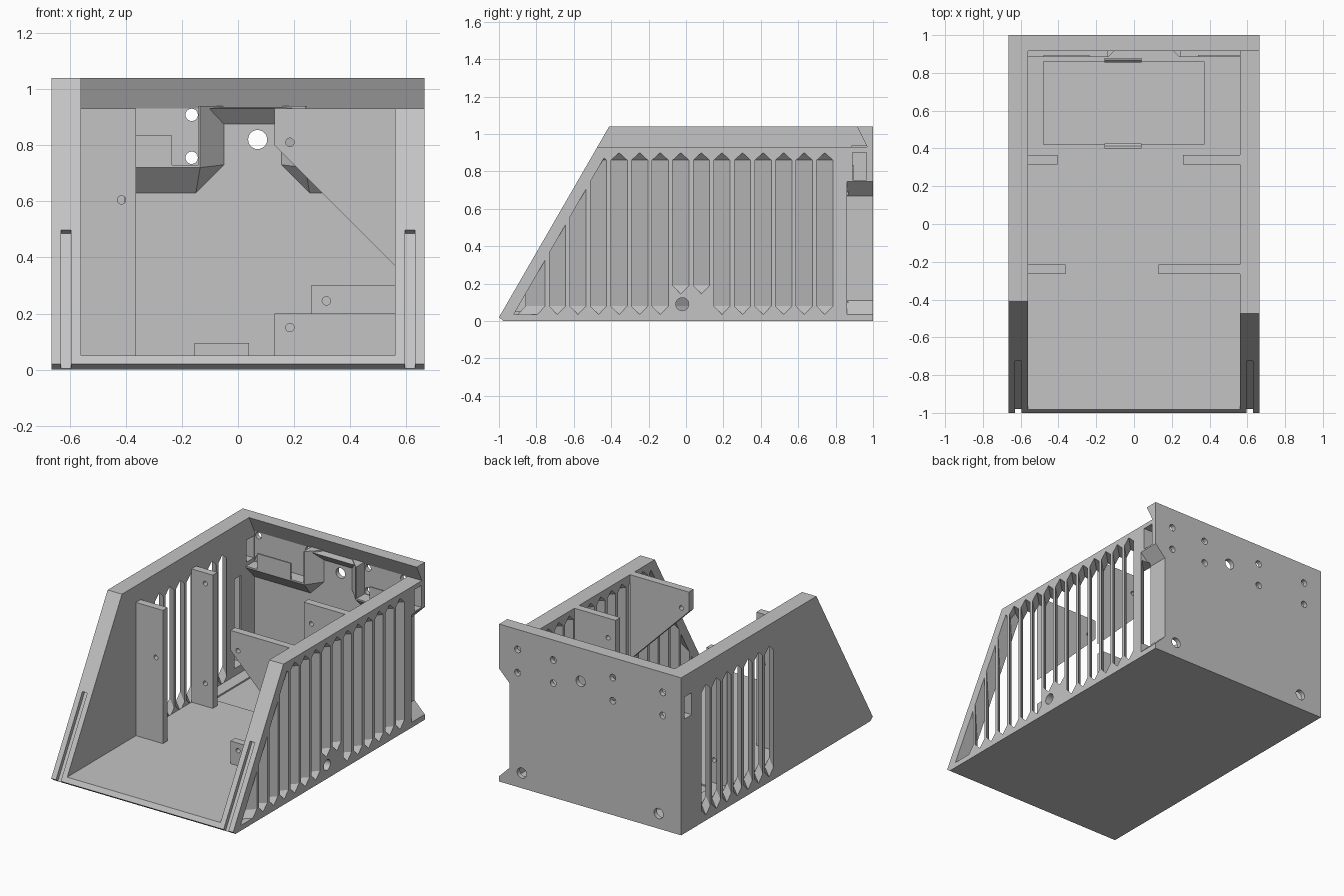
import bpy, bmesh, math
from mathutils import Vector

if "Cube" in bpy.data.objects:
    bpy.data.objects.remove(bpy.data.objects["Cube"])

grey = bpy.data.materials.new("plain grey")
grey.use_nodes = True
grey.diffuse_color = (0.55, 0.55, 0.55, 1)
grey.node_tree.nodes["Principled BSDF"].inputs["Base Color"].default_value = (0.55, 0.55, 0.55, 1)

W, IN, BACK = 0.665, 0.56, 0.97      # half width, inner wall face, inner back face


def make(name, bm):
    bmesh.ops.recalc_face_normals(bm, faces=bm.faces)
    me = bpy.data.meshes.new(name)
    bm.to_mesh(me)
    bm.free()
    me.materials.append(grey)
    ob = bpy.data.objects.new(name, me)
    bpy.context.collection.objects.link(ob)
    return ob


def prism(bm, pts, axis, a, b):
    """Extrude a 2D outline along an axis; outline uses the other two axes in order."""
    def place(p, h):
        c = list(p)
        c.insert("xyz".index(axis), h)
        return bm.verts.new(c)
    lo, hi = [place(p, a) for p in pts], [place(p, b) for p in pts]
    n = len(pts)
    bm.faces.new(lo)
    bm.faces.new(hi)
    for i in range(n):
        bm.faces.new((lo[i], lo[(i + 1) % n], hi[(i + 1) % n], hi[i]))
    return lo + hi


def box(bm, x0, x1, y0, y1, z0, z1):
    prism(bm, [(x0, y0), (x1, y0), (x1, y1), (x0, y1)], "z", z0, z1)


def hull(bm, pts):
    vs = [bm.verts.new(p) for p in pts]
    bmesh.ops.convex_hull(bm, input=vs)


def hole(bm, x, z, r, y0, y1):
    steps = [2 * math.pi * i / 24 for i in range(24)]
    prism(bm, [(x + r * math.cos(t), z + r * math.sin(t)) for t in steps], "y", y0, y1)


def cut(ob, *cutters):
    """Subtract each cutter mesh, apply, and remove the cutters."""
    obs = [make("cutter", c) for c in cutters]
    for c in obs:
        c.hide_render = True
        m = ob.modifiers.new("cut", "BOOLEAN")
        m.operation, m.solver, m.object = "DIFFERENCE", "EXACT", c
    dg = bpy.context.evaluated_depsgraph_get()
    me = bpy.data.meshes.new_from_object(ob.evaluated_get(dg))
    ob.modifiers.clear()
    ob.data = me
    for c in obs:
        bpy.data.objects.remove(c)


def slope_y(z):
    """y of the leaning front edge at height z."""
    return -1 + (z - 0.02) / math.sqrt(3)


def flip(bm, s):
    for v in bm.verts:
        v.co.x *= s
    return bm


def louvers(s):
    """Slanted ventilation slots, trimmed parallel to the leaning front edge."""
    bm = bmesh.new()
    for k in range(15):
        b = 0.786 - 0.11 * k
        a = b - 0.087
        c = (a + b) / 2
        low = 0.19 if s > 0 and k in (6, 7) else 0.08
        pts = [(a, low), (c, low - 0.045), (b, low), (b, 0.86), (c, 0.9), (a, 0.86)]
        if k == 14:
            pts = [(-1.3, 0.035), (b - 0.04, 0.035), (b, low), (b, 0.86), (-1.3, 0.86)]
        for v in prism(bm, pts, "x", IN - 0.05, W + 0.05):
            v.co.y += v.co.x - W
    bmesh.ops.recalc_face_normals(bm, faces=bm.faces)
    geom = bm.verts[:] + bm.edges[:] + bm.faces[:]
    bmesh.ops.bisect_plane(bm, geom=geom, plane_co=Vector((0, slope_y(0.35) + 0.07, 0.35)),
                           plane_no=Vector((0, -math.sqrt(3) / 2, 0.5)), clear_outer=True)
    bmesh.ops.holes_fill(bm, edges=[e for e in bm.edges if e.is_boundary], sides=0)
    return flip(bm, s)


def notch(s):
    """Recess along each rear upright edge, with sloped ends."""
    bm = bmesh.new()
    hull(bm, [(x, y, z) for y in (0.86, 1.05)
              for x, z in ((0.7, 0), (0.7, 0.78), (0.59, 0.11), (0.59, 0.67))])
    return flip(bm, s)


def rear_channel(s):
    bm = bmesh.new()
    prism(bm, [(0.66, 0.861), (0.54, 0.741), (0.54, 0.81), (0.60, 0.87)], "z", 0.1, 0.69)
    return flip(bm, s)


def window(s):
    bm = bmesh.new()
    box(bm, 0.5, 0.7, 0.89, 0.965, 0.755, 0.9)
    return flip(bm, s)


def groove(s):
    """Panel groove in the leaning front edge of a side wall."""
    bm = bmesh.new()
    y = slope_y(0.485) + 0.03
    y0 = slope_y(-0.05)
    prism(bm, [(y0 - 0.1, -0.05), (y0 + 0.03, -0.05), (y, 0.485), (y - 0.0866, 0.535)],
          "x", 0.595, 0.63)
    return flip(bm, s)


# Floor with a shallow recess
bm = bmesh.new()
prism(bm, [(-0.975, 0), (-1, 0.02), (slope_y(0.05), 0.05), (BACK, 0.05), (BACK, 0)], "x", -IN, IN)
floor = make("floor", bm)
bm = bmesh.new()
box(bm, -0.48, 0.37, 0.42, 0.86, 0.04, 0.1)
cut(floor, bm)

# Louvered side walls, the left one lower
for s, top, name in ((1, 0.93, "left_wall"), (-1, 1.04, "right_wall")):
    bm = bmesh.new()
    prism(bm, [(-0.975, 0), (-1, 0.02), (slope_y(top), top), (BACK, top), (BACK, 0)], "x", IN, W)
    wall = make(name, flip(bm, s))
    cutters = [louvers(s), notch(s), rear_channel(s), window(s), groove(s)]
    if s > 0:
        bm = bmesh.new()
        ring = [2 * math.pi * i / 24 for i in range(24)]
        prism(bm, [(-0.02 + 0.035 * math.cos(t), 0.09 + 0.035 * math.sin(t)) for t in ring],
              "x", 0.5, 0.7)
        cutters.append(bm)
    cut(wall, *cutters)

# Back wall with overhanging rim and screw holes
bm = bmesh.new()
prism(bm, [(BACK, 0), (1, 0), (1, 1.04), (0.915, 1.04), (BACK, 0.93)], "x", -W, W)
back = make("back_wall", bm)
bm = bmesh.new()
for x in (-0.53, -0.165, 0.27, 0.53):
    for z in (0.755, 0.908):
        hole(bm, x, z, 0.022, 0.9, 1.1)
for x, z in ((-0.5, 0.1), (0.5, 0.1), (0.07, 0.82)):
    hole(bm, x, z, 0.034, 0.9, 1.1)
cut(back, notch(1), notch(-1), bm)

# Connector trays on the back wall, mirrored about a line near the middle
MID, FY = 0.0525, 0.885
for s, name in ((1, "right_tray"), (-1, "left_tray")):
    def mx(x):
        return max(-IN, min(IN, x if s > 0 else 2 * MID - x))
    parts = (
        ("shelf", [(-0.56, BACK, 0.63), (-0.15, BACK, 0.63), (-0.05, BACK, 0.73), (-0.56, BACK, 0.73),
                   (-0.56, FY, 0.72), (-0.135, FY, 0.72), (-0.56, FY, 0.73), (-0.135, FY, 0.73)]),
        ("cheek", [(x, y, z) for z in (0.73, 0.94)
                   for x, y in ((-0.05, BACK), (-0.14, BACK), (-0.14, FY), (-0.135, FY))]),
        ("lip", [(x, y, z) for x in (-0.48, -0.235) for y in (FY, 0.895) for z in (0.72, 0.835)]),
    )
    for part, pts in parts:
        bm = bmesh.new()
        hull(bm, [(mx(x), y, z) for x, y, z in pts])
        make(name + "_" + part, bm)

# Sloped brace under the rim between the trays
bm = bmesh.new()
prism(bm, [(BACK, 0.875), (0.918, 0.93), (BACK, 0.935)], "x", -0.1, 0.205)
make("rim_brace", bm)

# Upright mounting plates: name, outline in x and z, y start, screw holes
plates = (
    ("front_right_plate", [(-IN, 0.05), (-0.363, 0.05), (-0.363, 0.93), (-IN, 0.93)], -0.265,
     [(-0.415, 0.605)]),
    ("rear_right_plate", [(-IN, 0.05), (-0.405, 0.05), (-0.405, 0.93), (-IN, 0.93)], 0.315,
     [(-0.46, 0.86), (-0.46, 0.2)]),
    ("front_left_upper_plate", [(IN, 0.93), (0.13, 0.93), (0.13, 0.8), (IN, 0.37)], -0.265,
     [(0.185, 0.81)]),
    ("rear_left_upper_plate", [(IN, 0.93), (0.26, 0.93), (0.26, 0.67), (IN, 0.37)], 0.315,
     [(0.315, 0.8)]),
    ("front_left_lower_plate", [(IN, 0.05), (0.13, 0.05), (0.13, 0.2), (IN, 0.2)], -0.265,
     [(0.185, 0.15)]),
    ("rear_left_lower_plate", [(IN, 0.05), (0.26, 0.05), (0.26, 0.3), (IN, 0.3)], 0.315,
     [(0.315, 0.245)]),
)
for name, outline, y, holes in plates:
    bm = bmesh.new()
    prism(bm, outline, "y", y, y + 0.05)
    plate = make(name, bm)
    bm = bmesh.new()
    for x, z in holes:
        hole(bm, x, z, 0.015, y - 0.05, y + 0.1)
    cut(plate, bm)

# Clips at the two ends of the floor recess
for name, y, d in (("front_clip", 0.4, 1), ("rear_clip", 0.88, -1)):
    bm = bmesh.new()
    prism(bm, [(y, 0.045), (y + 0.02 * d, 0.045), (y + 0.025 * d, 0.08), (y + 0.012 * d, 0.095),
               (y, 0.095)], "x", -0.155, 0.04)
    make(name, bm)
